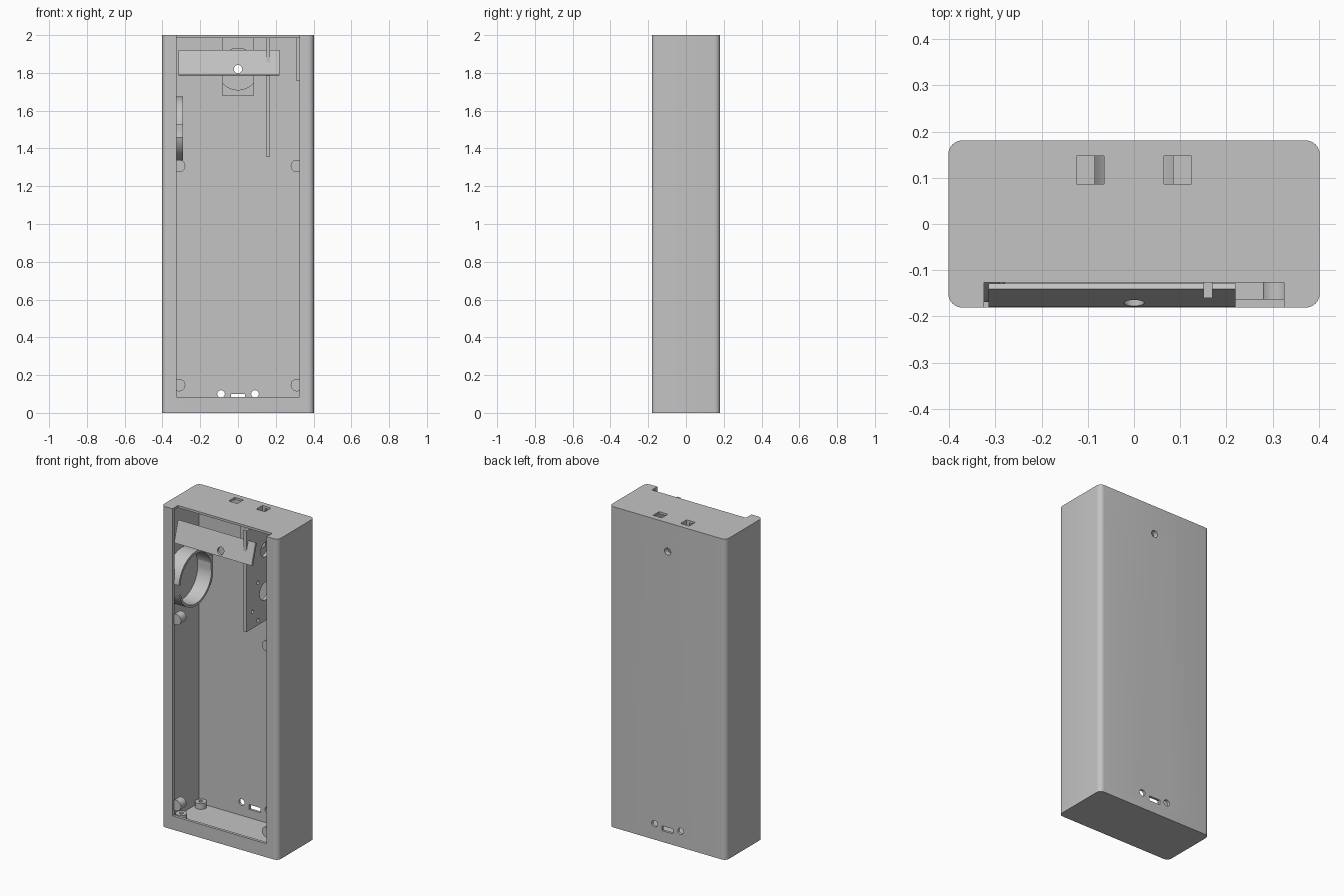
import bpy, bmesh, math
from mathutils import Matrix, Vector

cube = bpy.data.objects.get("Cube")
if cube:
    bpy.data.objects.remove(cube)

grey = bpy.data.materials.new("matte_grey")
grey.use_nodes = True
colour = (0.55, 0.55, 0.55, 1)
grey.diffuse_color = colour
grey.node_tree.nodes["Principled BSDF"].inputs["Base Color"].default_value = colour


def add(name, bm):
    bmesh.ops.recalc_face_normals(bm, faces=bm.faces)
    mesh = bpy.data.meshes.new(name)
    bm.to_mesh(mesh)
    bm.free()
    mesh.materials.append(grey)
    obj = bpy.data.objects.new(name, mesh)
    bpy.context.collection.objects.link(obj)
    return obj


def box(name, x, y, z, round_edges=0):
    """Box from three (low, high) ranges, with optional rounded upright edges."""
    bm = bmesh.new()
    bmesh.ops.create_cube(bm, size=1)
    for v in bm.verts:
        v.co = Vector([(r[0] + r[1]) / 2 + c * (r[1] - r[0]) for c, r in zip(v.co, (x, y, z))])
    if round_edges:
        upright = [e for e in bm.edges if abs(e.verts[0].co.z - e.verts[1].co.z) > 0.1]
        bmesh.ops.bevel(bm, geom=upright, offset=round_edges, segments=6, profile=0.5, affect='EDGES')
    return add(name, bm)


def cylinder(name, centre, radius, length, axis, sides=32):
    turn = {'X': Matrix.Rotation(math.pi / 2, 4, 'Y'),
            'Y': Matrix.Rotation(math.pi / 2, 4, 'X'),
            'Z': Matrix.Identity(4)}[axis]
    bm = bmesh.new()
    bmesh.ops.create_cone(bm, cap_ends=True, segments=sides, radius1=radius, radius2=radius,
                          depth=length, matrix=Matrix.Translation(centre) @ turn)
    return add(name, bm)


def cut(obj, *cutters):
    """Subtract each cutter, bake the result and discard the cutter."""
    for cutter in cutters:
        mod = obj.modifiers.new("cut", 'BOOLEAN')
        mod.operation, mod.solver, mod.object = 'DIFFERENCE', 'EXACT', cutter
        bpy.context.view_layer.update()
        graph = bpy.context.evaluated_depsgraph_get()
        baked = bpy.data.meshes.new_from_object(obj.evaluated_get(graph))
        obj.modifiers.clear()
        obj.data = baked
        bpy.data.objects.remove(cutter)


# Hollow housing with a front opening that runs out through the top
case = box("case", (-0.402, 0.402), (-0.181, 0.181), (0, 2), 0.03)
cut(case,
    box("cavity", (-0.386, 0.386), (-0.163, 0.165), (0.018, 1.986)),
    box("opening", (-0.325, 0.325), (-0.3, -0.127), (0.085, 2.1)))

# Ports in the back wall and slots in the top wall
cut(case,
    box("port", (-0.038, 0.038), (0.15, 0.2), (0.07, 0.1)),
    cylinder("sight_hole", (0, 0.17, 1.82), 0.022, 0.1, 'Y'))
for side in (-1, 1):
    xs = sorted((side * 0.065, side * 0.125))
    cut(case,
        cylinder("round_port", (side * 0.09, 0.17, 0.1), 0.02, 0.1, 'Y'),
        box("top_slot", xs, (0.087, 0.147), (1.9, 2.1)))

# Cradle on the back wall, with a round recess and open slots above it
cradle = box("back_cradle", (-0.085, 0.085), (0.08, 0.166), (1.68, 1.987))
cut(cradle,
    cylinder("recess", (0, 0.09, 1.82), 0.11, 0.115, 'Y', 48),
    cylinder("sight_hole", (0, 0.15, 1.82), 0.022, 0.2, 'Y'))
for side in (-1, 1):
    xs = sorted((side * 0.065, side * 0.125))
    cut(cradle, box("slot", xs, (0.087, 0.147), (1.88, 2.1)))

# Tilted bar behind the opening
bm = bmesh.new()
profile = ((-0.18, 1.79), (-0.141, 1.92), (-0.129, 1.912), (-0.165, 1.787))
face = bm.faces.new([bm.verts.new((-0.315, y, z)) for y, z in profile])
sweep = bmesh.ops.extrude_face_region(bm, geom=[face])["geom"]
bmesh.ops.translate(bm, vec=(0.535, 0, 0), verts=[g for g in sweep if isinstance(g, bmesh.types.BMVert)])
bar = add("tilted_bar", bm)
cut(bar, cylinder("bar_hole", (0, -0.15, 1.82), 0.022, 0.2, 'Y'))

# Upright divider plate with mounting holes
divider = box("divider_plate", (0.15, 0.17), (-0.16, 0.166), (1.355, 1.987))
for y, z, radius in ((0.026, 1.54, 0.055), (0.026, 1.8, 0.045), (-0.045, 1.62, 0.011),
                     (-0.1, 1.46, 0.011), (-0.045, 1.385, 0.011)):
    cut(divider, cylinder("plate_hole", (0.16, y, z), radius, 0.1, 'X'))

# Ring holder on the right wall, with a gap at the front
ring = cylinder("ring_holder", (-0.339, 0, 1.505), 0.17, 0.098, 'X', 64)
cut(ring,
    cylinder("ring_bore", (-0.339, 0, 1.505), 0.155, 0.2, 'X', 64),
    box("ring_gap", (-0.37, -0.2), (-0.3, -0.1), (1.46, 1.525)))
box("ring_tab", (-0.387, -0.29), (0.15, 0.175 - 0.01), (1.5, 1.63))

# Holder on the left wall
holder = box("side_holder", (0.308, 0.387), (-0.09, 0.1), (1.76, 1.987))
cut(holder, cylinder("holder_bore", (0.33, 0, 1.86), 0.06, 0.09, 'X'))

# Screw bosses behind the front rim and standoffs on the floor
for side in (-1, 1):
    hand = "left" if side > 0 else "right"
    for level, z in (("lower", 0.147), ("upper", 1.307)):
        cylinder(f"{level}_{hand}_rim_boss", (side * 0.312, -0.137, z), 0.033, 0.054, 'Y')
    for place, y in (("front", -0.065), ("back", 0.127)):
        post = cylinder(f"{place}_{hand}_standoff", (side * 0.345, y, 0.035), 0.033, 0.036, 'Z')
        cut(post, cylinder("screw_hole", (side * 0.345, y, 0.05), 0.012, 0.04, 'Z', 16))

# Smooth the curved faces while keeping sharp edges
bpy.ops.object.select_all(action='DESELECT')
for obj in bpy.context.collection.objects:
    if obj.type == 'MESH' and grey.name in obj.data.materials:
        obj.select_set(True)
        bpy.context.view_layer.objects.active = obj
bpy.ops.object.shade_smooth_by_angle(angle=math.radians(30))
